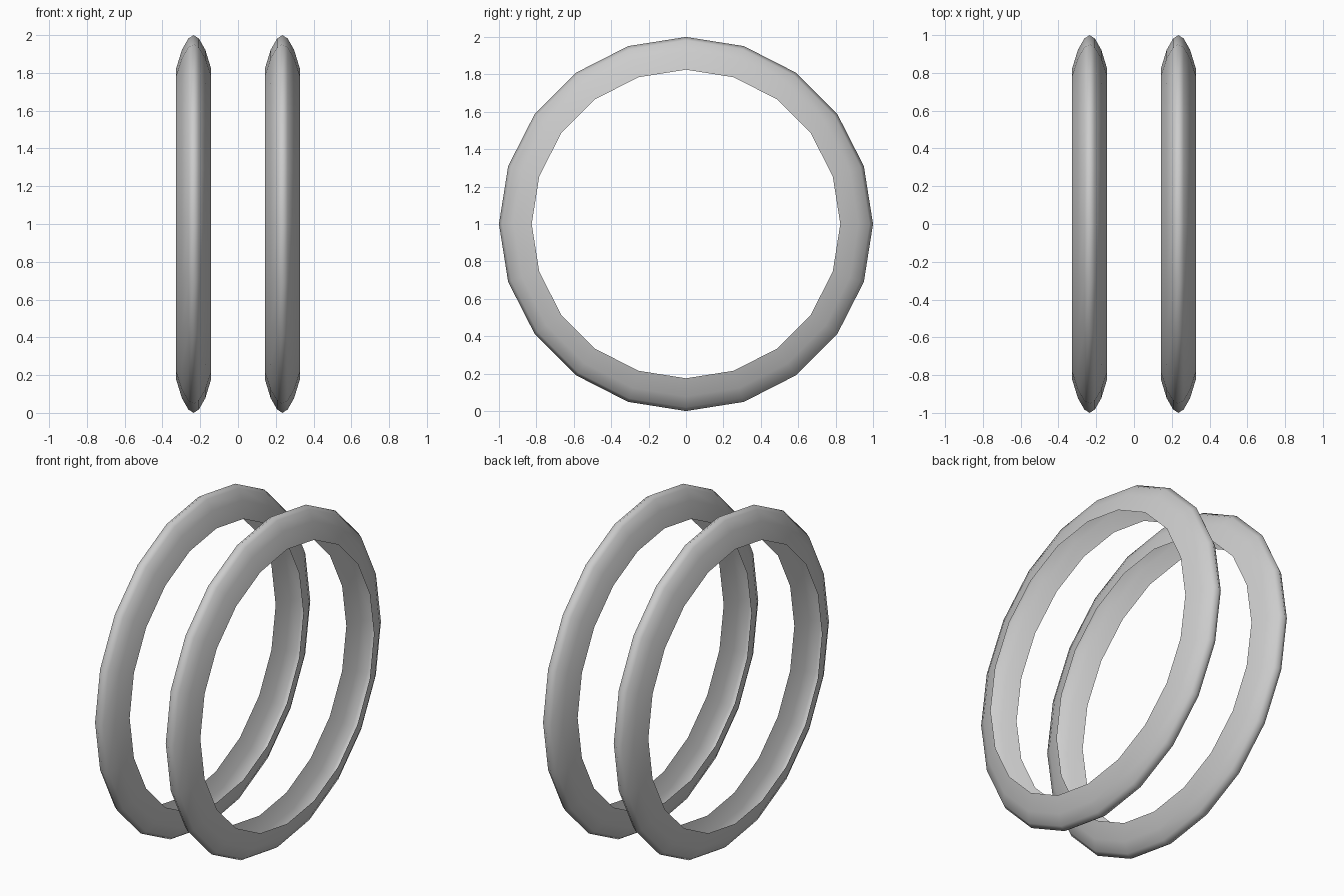
import bpy
import bmesh
from math import tau
from mathutils import Vector

cube = bpy.data.objects.get("Cube")
if cube:
    bpy.data.objects.remove(cube, do_unlink=True)

SIDES = 20
RING_OFFSET = 0.235

# Half of the pointed, hollow cross-section: (sideways, radius)
HALF_PROFILE = [(0.092, 0.825), (0.062, 0.922), (0.028, 0.982)]
PROFILE = HALF_PROFILE + [(0, 1)] + [(-x, r) for x, r in reversed(HALF_PROFILE)]


def make_material(name, color):
    mat = bpy.data.materials.new(name)
    mat.use_nodes = True
    mat.diffuse_color = color
    mat.node_tree.nodes["Principled BSDF"].inputs["Base Color"].default_value = color
    return mat


def make_ring(name, x, mat):
    """Open shell: the profile spun around the x axis."""
    bm = bmesh.new()
    verts = [bm.verts.new((px, 0, r)) for px, r in PROFILE]
    edges = [bm.edges.new(pair) for pair in zip(verts, verts[1:])]
    bmesh.ops.spin(bm, geom=verts + edges, cent=(0, 0, 0), axis=(1, 0, 0),
                   angle=tau, steps=SIDES)
    bmesh.ops.remove_doubles(bm, verts=bm.verts[:], dist=0.001)

    # Face the outer surface away from the ring's core circle
    bm.normal_update()
    for face in bm.faces:
        mid = face.calc_center_median()
        core = Vector((0, mid.y, mid.z)).normalized() * 0.82
        if face.normal.dot(mid - core) < 0:
            face.normal_flip()
        face.smooth = True

    mesh = bpy.data.meshes.new(name)
    bm.to_mesh(mesh)
    bm.free()
    mesh.materials.append(mat)
    ring = bpy.data.objects.new(name, mesh)
    ring.location = (x, 0, 1)
    bpy.context.collection.objects.link(ring)


grey = make_material("light grey", (0.6, 0.6, 0.6, 1))

# Matching pair of rings side by side
make_ring("left_ring", RING_OFFSET, grey)
make_ring("right_ring", -RING_OFFSET, grey)
